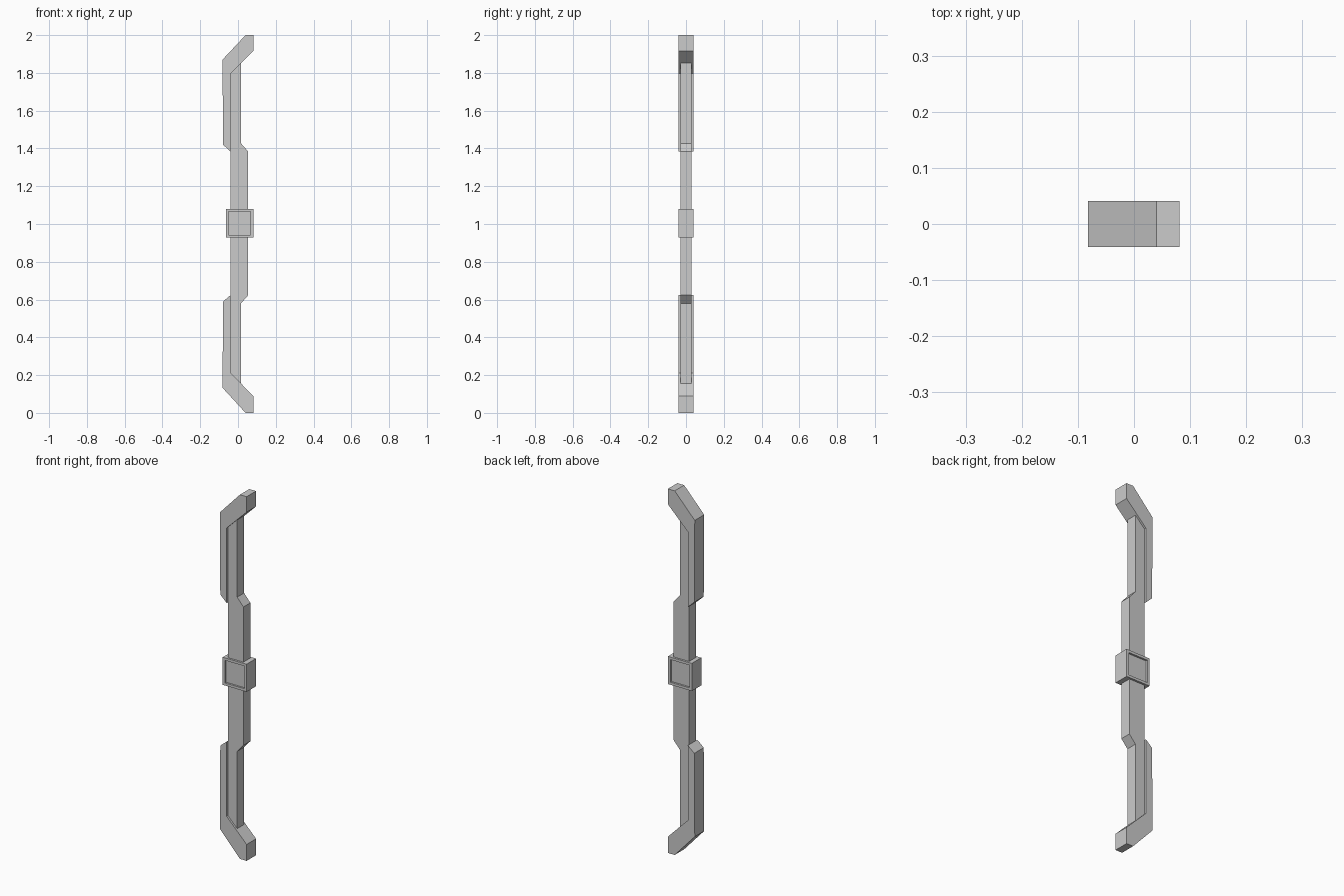
import bpy, bmesh

if "Cube" in bpy.data.objects:
    bpy.data.objects.remove(bpy.data.objects["Cube"])


def extrude_profile(name, points, half_depth):
    """Extrude an x-z outline symmetrically along y."""
    bm = bmesh.new()
    face = bm.faces.new([bm.verts.new((x, -half_depth, z)) for x, z in points])
    res = bmesh.ops.extrude_face_region(bm, geom=[face])
    verts = [v for v in res["geom"] if isinstance(v, bmesh.types.BMVert)]
    bmesh.ops.translate(bm, verts=verts, vec=(0, 2 * half_depth, 0))
    bmesh.ops.recalc_face_normals(bm, faces=bm.faces)
    return finish(name, bm)


def finish(name, bm):
    mesh = bpy.data.meshes.new(name)
    bm.to_mesh(mesh)
    bm.free()
    obj = bpy.data.objects.new(name, mesh)
    bpy.context.collection.objects.link(obj)
    return obj


# Hooked end brackets
extrude_profile("upper_bracket", [
    (0.04, 2.0), (0.081, 2.0), (0.081, 1.915), (-0.04, 1.796),
    (-0.04, 1.383), (-0.079, 1.42), (-0.082, 1.87)], 0.041)
extrude_profile("lower_bracket", [
    (0.04, 0.0), (0.081, 0.0), (0.081, 0.09), (-0.04, 0.212),
    (-0.04, 0.623), (-0.079, 0.59), (-0.082, 0.133)], 0.041)

# Stepped inner bars, running from the grip block to each bracket
extrude_profile("upper_bar", [
    (-0.04, 1.08), (0.054, 1.08), (0.054, 1.383), (0.016, 1.427),
    (0.016, 1.852), (-0.04, 1.797)], 0.03)
extrude_profile("lower_bar", [
    (-0.04, 0.928), (0.054, 0.928), (0.054, 0.623), (0.016, 0.58),
    (0.016, 0.155), (-0.04, 0.212)], 0.03)

# Central block with a recessed panel on front and back
bm = bmesh.new()
bmesh.ops.create_cube(bm, size=1)
for v in bm.verts:
    v.co = (0.0085 + v.co.x * 0.145, v.co.y * 0.082, 1.004 + v.co.z * 0.152)
bm.normal_update()
for face in [f for f in bm.faces if abs(f.normal.y) > 0.9]:
    side = 1 if face.normal.y > 0 else -1
    bmesh.ops.inset_region(bm, faces=[face], thickness=0.02)
    bmesh.ops.inset_region(bm, faces=[face], thickness=0.0001)
    for v in face.verts:
        v.co.y -= side * 0.01
bmesh.ops.recalc_face_normals(bm, faces=bm.faces)
finish("center_block", bm)
